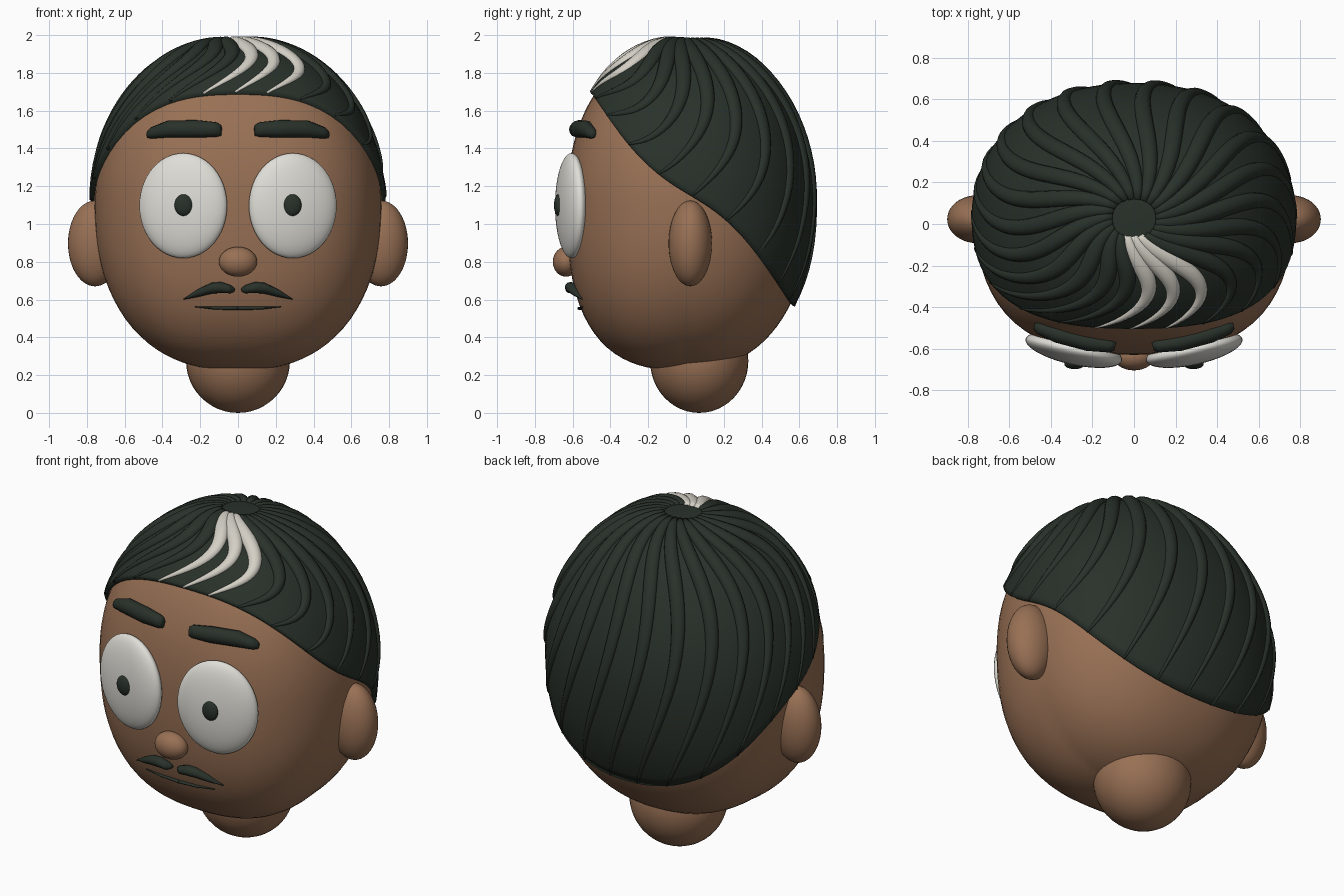
import bpy, bmesh, math
from mathutils import Vector

if "Cube" in bpy.data.objects:
    bpy.data.objects.remove(bpy.data.objects["Cube"])


def material(name, rgb):
    m = bpy.data.materials.new(name)
    m.diffuse_color = (*rgb, 1)
    m.use_nodes = True
    m.node_tree.nodes["Principled BSDF"].inputs["Base Color"].default_value = m.diffuse_color
    return m


SKIN = material("brown skin", (0.315, 0.163, 0.09))
HAIR = material("dark green black hair", (0.022, 0.031, 0.023))
STREAK = material("pale grey streak", (0.66, 0.63, 0.56))
WHITE = material("eye white", (0.74, 0.73, 0.68))


def make(name, verts, faces, mat):
    me = bpy.data.meshes.new(name)
    me.from_pydata([tuple(v) for v in verts], [], faces)
    bm = bmesh.new()
    bm.from_mesh(me)
    bmesh.ops.remove_doubles(bm, verts=bm.verts, dist=1e-5)
    bmesh.ops.recalc_face_normals(bm, faces=bm.faces)
    for f in bm.faces:
        f.smooth = True
    bm.to_mesh(me)
    bm.free()
    me.materials.append(mat)
    ob = bpy.data.objects.new(name, me)
    bpy.context.collection.objects.link(ob)
    return ob


def grid_faces(rows, cols, start=0):
    """Quads joining successive closed rings."""
    return [(start + i * cols + j, start + i * cols + (j + 1) % cols,
             start + (i + 1) * cols + (j + 1) % cols, start + (i + 1) * cols + j)
            for i in range(rows - 1) for j in range(cols)]


def ellipsoid(name, loc, radii, mat, yaw=0.0, tilt=0.0):
    bpy.ops.mesh.primitive_uv_sphere_add(segments=40, ring_count=24, location=loc,
                                         rotation=(tilt, 0, yaw))
    ob = bpy.context.object
    ob.name = name
    ob.scale = radii
    ob.data.materials.append(mat)
    bpy.ops.object.shade_smooth()
    return ob


def tube(centres, sides, normals, widths, heights, n=10):
    """Closed tube of elliptical rings with capped ends."""
    verts = []
    for c, s, nn, w, h in zip(centres, sides, normals, widths, heights):
        for k in range(n):
            a = 2 * math.pi * k / n
            verts.append(c + s * (w * math.cos(a)) + nn * (h * math.sin(a)))
    faces = grid_faces(len(centres), n)
    last = (len(centres) - 1) * n
    return verts, faces + [tuple(range(n)), tuple(range(last, last + n))]


# Rounded head surface, az around z and pol down from the crown
def surf(az, pol, lift=0.0):
    s, c = math.sin(pol), math.cos(pol)
    ca, sa = math.cos(az), math.sin(az)
    front = max(0.0, -sa)
    p = 2 + 0.2 * front if c > 0 else 2.25 + 0.45 * front
    r = (abs(s) ** p + abs(c) ** p) ** (-1 / p)
    q = 2.2 + 0.4 * front
    k = (abs(ca) ** q + abs(sa) ** q) ** (-1 / q)
    ry = 0.63 if sa < 0 else 0.655
    y = (ry + lift) * r * s * sa * k + (0.03 * c ** 6 if c > 0 else 0)
    z = 1.1 + ((0.86 if c > 0 else 0.875) + lift) * r * c
    return Vector(((0.76 + lift) * r * s * ca * k, y, z))


def rim(az):
    """Polar angle where the sloping hairline crosses the head."""
    lo, hi = 0.2, 2.9
    for _ in range(30):
        mid = (lo + hi) / 2
        v = surf(az, mid, 0.02)
        line = 1.175 - 1.06 * v.y + 0.08 * math.sin(math.pi * (v.y - 0.02) / 0.54)
        if v.z > line:
            lo = mid
        else:
            hi = mid
    return lo


# Head
R, C = 49, 72
make("head", [surf(2 * math.pi * j / C, 0.0001 + (math.pi - 0.0002) * i / (R - 1))
              for i in range(R) for j in range(C)], grid_faces(R, C), SKIN)

# Hair cap with slightly dipped crown and a lip at the hairline
START, ROWS, COLS = 0.14, 30, 120
cap = []
for i in range(ROWS + 3):
    for j in range(COLS):
        az = 2 * math.pi * j / COLS
        end = rim(az)
        if i == 0:
            pol, lift = 0.0, 0.014
        elif i == ROWS + 2:
            pol, lift = end, -0.012
        else:
            pol, lift = START + (end - START) * (i - 1) / ROWS, 0.024
        cap.append(surf(az, pol, lift))
make("hair_cap", cap, grid_faces(ROWS + 3, COLS), HAIR)


# Swirling tapered locks running from crown to hairline
def lock_point(base, t):
    swirl = 25 + 3 * max(0, -math.sin(base)) - 4 * max(0, math.sin(base))
    az = base + math.radians(swirl) * math.sin(math.pi * max(0, min(t, 1)) ** 0.9)
    pol = START * 0.95 + (rim(az) - START * 0.95) * t
    e = 1e-3
    p = surf(az, pol, 0.020)
    n = (surf(az, pol + e) - surf(az, pol - e)).cross(
        surf(az + e, pol) - surf(az - e, pol)).normalized()
    return p, n


COUNT, STEPS = 23, 26
groups = {"hair_locks": ([], [], HAIR), "pale_locks": ([], [], STREAK)}
for k in range(COUNT):
    base = math.radians(-107) + 2 * math.pi * k / COUNT
    verts, faces, _ = groups["pale_locks" if k < 3 else "hair_locks"]
    cs, ss, ns, ws, hs = [], [], [], [], []
    for i in range(STEPS + 1):
        t = i / STEPS
        p, n = lock_point(base, t)
        ahead, behind = lock_point(base, t + 0.01)[0], lock_point(base, t - 0.01)[0]
        cs.append(p)
        ns.append(n)
        ss.append(n.cross(ahead - behind).normalized())
        swell = math.sin(math.pi * (0.12 + 0.86 * t ** 0.72))
        ws.append(0.004 + 0.038 * swell)
        hs.append(0.007 + 0.024 * swell)
    v, f = tube(cs, ss, ns, ws, hs)
    off = len(verts)
    verts += v
    faces += [tuple(a + off for a in q) for q in f]
for name, (v, f, m) in groups.items():
    make(name, v, f, m)


# Bars lying on the face: points with half height and half depth
def face_bar(name, pts, flip, mat, fine=4):
    cs, ns, ws, hs = [], [], [], []
    for (x0, y0, z0, w0, d0), (x1, y1, z1, w1, d1) in zip(pts, pts[1:]):
        for k in range(fine):
            t = k / fine
            cs.append(Vector((flip * (x0 + (x1 - x0) * t), y0 + (y1 - y0) * t, z0 + (z1 - z0) * t)))
            ws.append(w0 + (w1 - w0) * t)
            hs.append(d0 + (d1 - d0) * t)
    x, y, z, w, d = pts[-1]
    cs.append(Vector((flip * x, y, z)))
    ws.append(w)
    hs.append(d)
    up, out = Vector((0, 0, 1)), Vector((flip * 0.25, -0.97, 0))
    v, f = tube(cs, [up] * len(cs), [out] * len(cs), ws, hs, 12)
    make(name, v, f, mat)


BROW = [(0.09, -0.59, 1.495, 0.028, 0.02), (0.11, -0.588, 1.50, 0.038, 0.032),
        (0.22, -0.57, 1.503, 0.047, 0.042), (0.37, -0.53, 1.502, 0.046, 0.042),
        (0.46, -0.50, 1.482, 0.03, 0.03), (0.48, -0.49, 1.475, 0.018, 0.015)]
WHISKER = [(0.02, -0.605, 0.652, 0.01, 0.012), (0.04, -0.612, 0.655, 0.022, 0.028),
           (0.09, -0.61, 0.664, 0.029, 0.033), (0.14, -0.60, 0.660, 0.029, 0.033),
           (0.21, -0.575, 0.635, 0.021, 0.027), (0.285, -0.545, 0.603, 0.003, 0.012)]
MOUTH = [(0.0, -0.562, 0.553, 0.009, 0.014), (0.12, -0.555, 0.555, 0.008, 0.014),
         (0.225, -0.54, 0.562, 0.003, 0.014)]

for side, s in (("right", 1), ("left", -1)):
    ellipsoid(side + "_ear", (s * 0.757, 0.023, 0.897), (0.143, 0.115, 0.227), SKIN)
    ellipsoid(side + "_eye", (s * 0.29, -0.606, 1.097), (0.238, 0.072, 0.278), WHITE, yaw=s * 0.22)
    ellipsoid(side + "_pupil", (s * 0.286, -0.674, 1.1), (0.05, 0.025, 0.058), HAIR)
    face_bar(side + "_eyebrow", BROW, s, HAIR)
    face_bar(side + "_moustache", WHISKER, s, HAIR)
    face_bar(side + "_mouth_line", MOUTH, s, HAIR)

# Nose and rounded neck
ellipsoid("nose", (0, -0.635, 0.8), (0.101, 0.07, 0.079), SKIN)
ellipsoid("neck", (0, 0.07, 0.275), (0.275, 0.26, 0.275), SKIN)
